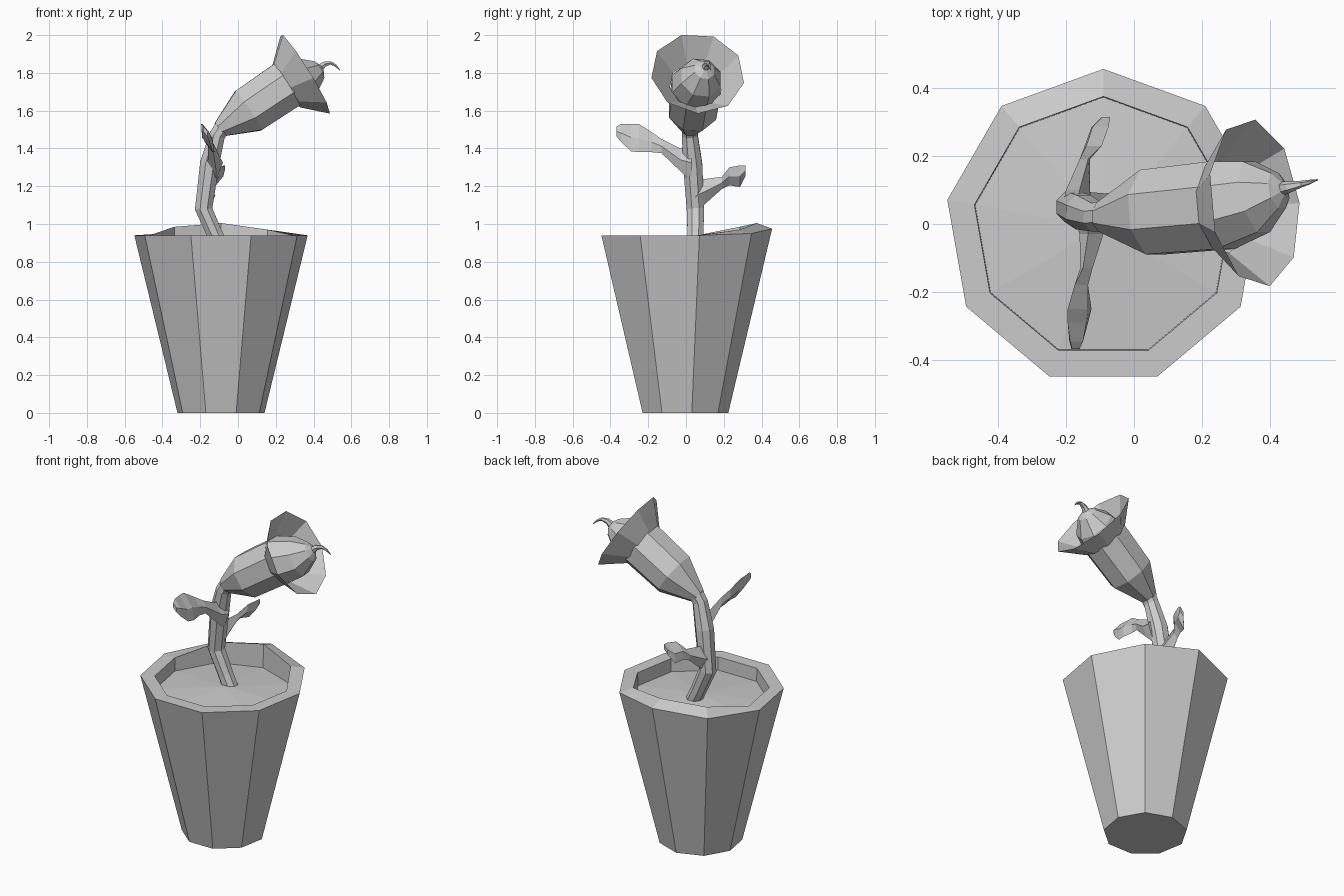
import bpy, bmesh, math
from mathutils import Vector

if "Cube" in bpy.data.objects:
    bpy.data.objects.remove(bpy.data.objects["Cube"])

clay = bpy.data.materials.new("plain_grey")
clay.diffuse_color = (0.6, 0.6, 0.6, 1)
clay.use_nodes = True
clay.node_tree.nodes["Principled BSDF"].inputs["Base Color"].default_value = clay.diffuse_color


def skin(name, rings, cap_start=True, cap_end=True):
    """Join a list of equal-length point rings into one flat-shaded object."""
    bm = bmesh.new()
    rows = [[bm.verts.new(p) for p in ring] for ring in rings]
    n = len(rows[0])
    for a, b in zip(rows, rows[1:]):
        for i in range(n):
            j = (i + 1) % n
            bm.faces.new((a[i], a[j], b[j], b[i]))
    if cap_start:
        bm.faces.new(rows[0][::-1])
    if cap_end:
        bm.faces.new(rows[-1])
    if cap_start and cap_end:
        bmesh.ops.recalc_face_normals(bm, faces=bm.faces)
    mesh = bpy.data.meshes.new(name)
    bm.to_mesh(mesh)
    bm.free()
    mesh.materials.append(clay)
    obj = bpy.data.objects.new(name, mesh)
    bpy.context.collection.objects.link(obj)
    return obj


def tube(name, stations, sides, **caps):
    """Loft polygon rings along (x, y, z, radius) stations."""
    pts = [Vector(s[:3]) for s in stations]
    rings = []
    for i, (c, s) in enumerate(zip(pts, stations)):
        axis = (pts[min(i + 1, len(pts) - 1)] - pts[max(i - 1, 0)]).normalized()
        u = Vector((0, 1, 0))
        u = (u - axis * u.dot(axis)).normalized()
        v = axis.cross(u)
        ring = []
        for k in range(sides):
            t = math.pi / 2 + (2 * k + 1) * math.pi / sides
            ring.append(c + s[3] * (math.cos(t) * u + math.sin(t) * v))
        rings.append(ring)
    return skin(name, rings, **caps)


def leaf(name, stations):
    """Diamond-section blade along y: (x, y, z low, z high, half thickness, lean)."""
    rings = []
    for x, y, lo, hi, h, lean in stations:
        mid = (lo + hi) / 2
        rings.append([(x - lean, y, lo), (x + h, y, mid),
                      (x + lean, y, hi), (x - h, y, mid)])
    return skin(name, rings)


# Pot: nine-sided, hollow, with the rim lifted at the back
CX, CY, SIDES = -0.09, -0.01, 9


def pot_ring(radius, z, lift=(0, 0, 0)):
    ring = []
    for k in range(SIDES):
        t = math.radians(90 + 40 * k)
        extra = {0: lift[0], 1: lift[1], SIDES - 1: lift[2]}.get(k, 0)
        ring.append((CX + radius * math.cos(t), CY + radius * math.sin(t), z + extra))
    return ring


skin("pot", [pot_ring(0.234, 0), pot_ring(0.466, 0.94, (0.035, 0.01, 0.01)),
             pot_ring(0.385, 0.94, (0.065, 0.045, 0.03)), pot_ring(0.382, 0.84)])

# Soil: shallow mound inside the pot
skin("soil", [pot_ring(0.383, 0.845), pot_ring(0.383, 0.86), pot_ring(0.02, 0.89)])

# Stem: bent stalk from the soil to the bud
tube("stem", [(-0.06, 0.045, 0.82, 0.045), (-0.12, 0.05, 0.94, 0.045),
              (-0.182, 0.05, 1.08, 0.05), (-0.15, 0.035, 1.32, 0.055),
              (-0.11, 0.02, 1.47, 0.045), (-0.06, 0.025, 1.54, 0.05)], 8)

# Flower bud: swollen body ending in a faceted dome
tube("flower_bud", [(-0.1, 0.02, 1.5, 0.045), (0.055, 0.035, 1.6, 0.135),
                    (0.255, 0.055, 1.735, 0.14), (0.36, 0.08, 1.775, 0.115),
                    (0.425, 0.098, 1.815, 0.057), (0.442, 0.103, 1.826, 0.02)], 8)

# Flower collar: thin flared cone around the bud
tube("flower_collar", [(0.255, 0.05, 1.735, 0.138), (0.355, 0.062, 1.797, 0.25)], 9,
     cap_start=False, cap_end=False)

# Tendril: curled tip of the bud
tube("tendril", [(0.42, 0.1, 1.81, 0.024), (0.455, 0.108, 1.845, 0.017),
                 (0.49, 0.117, 1.853, 0.01), (0.515, 0.123, 1.84, 0.007),
                 (0.54, 0.13, 1.815, 0.002)], 6)

# Leaves: flat paddles on tapering stalks
leaf("front_leaf", [(-0.13, 0.03, 1.22, 1.43, 0.05, -0.01),
                    (-0.125, -0.03, 1.28, 1.40, 0.035, -0.01),
                    (-0.14, -0.13, 1.375, 1.45, 0.018, -0.01),
                    (-0.155, -0.18, 1.38, 1.485, 0.02, -0.02),
                    (-0.16, -0.25, 1.38, 1.53, 0.025, -0.035),
                    (-0.165, -0.29, 1.385, 1.53, 0.025, -0.03),
                    (-0.17, -0.345, 1.435, 1.53, 0.02, -0.018),
                    (-0.172, -0.368, 1.465, 1.515, 0.012, -0.01)])
leaf("back_leaf", [(-0.165, 0.05, 1.06, 1.24, 0.045, 0.0),
                   (-0.165, 0.1, 1.105, 1.238, 0.035, 0.005),
                   (-0.145, 0.19, 1.185, 1.25, 0.015, 0.01),
                   (-0.12, 0.23, 1.205, 1.3, 0.02, 0.025),
                   (-0.1, 0.285, 1.195, 1.31, 0.022, 0.025),
                   (-0.082, 0.315, 1.255, 1.31, 0.012, 0.012)])
